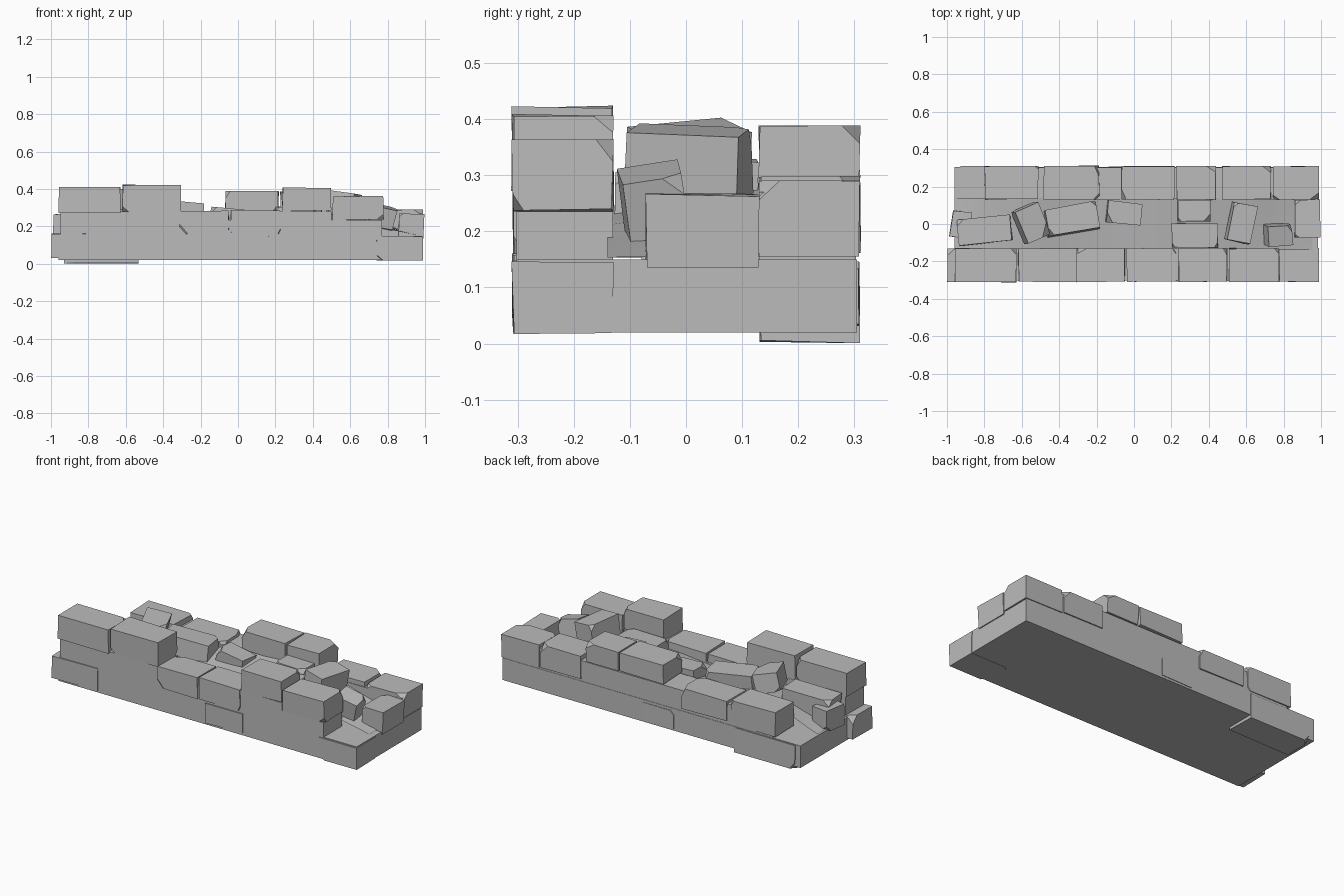
import bpy, bmesh, math, random
from mathutils import Vector, Euler

random.seed(4)
if "Cube" in bpy.data.objects:
    bpy.data.objects.remove(bpy.data.objects["Cube"])

stone = bpy.data.materials.new("grey stone")
stone.use_nodes = True
stone.diffuse_color = (0.5, 0.5, 0.5, 1)
stone.node_tree.nodes["Principled BSDF"].inputs["Base Color"].default_value = (0.5, 0.5, 0.5, 1)


def finish(name, bm, smooth=None):
    bmesh.ops.recalc_face_normals(bm, faces=bm.faces)
    mesh = bpy.data.meshes.new(name)
    bm.to_mesh(mesh)
    bm.free()
    mesh.materials.append(stone)
    ob = bpy.data.objects.new(name, mesh)
    bpy.context.collection.objects.link(ob)
    if smooth:
        for p in mesh.polygons:
            p.use_smooth = True
    return ob


def block(name, x, y, z, rot=(0, 0, 0), chips=2, wobble=0.006):
    """Roughly hewn stone: a box with uneven corners and a few chipped corners."""
    size = Vector((x[1] - x[0], y[1] - y[0], z[1] - z[0]))
    centre = Vector((x[0] + x[1], y[0] + y[1], z[0] + z[1])) / 2
    bm = bmesh.new()
    bmesh.ops.create_cube(bm, size=1)
    for v in bm.verts:
        v.co = v.co * size
        v.co -= Vector([math.copysign(random.uniform(0, wobble), c) for c in v.co])
    for _ in range(chips):
        corner = Vector([random.choice((-1, 1)) * s / 2 for s in size])
        normal = Vector([math.copysign(random.uniform(0.4, 1), c) for c in corner]).normalized()
        cut = bmesh.ops.bisect_plane(bm, geom=bm.verts[:] + bm.edges[:] + bm.faces[:],
                                     plane_co=corner - normal * random.uniform(0.015, 0.03),
                                     plane_no=normal, clear_outer=True)
        rim = [e for e in cut["geom_cut"] if isinstance(e, bmesh.types.BMEdge)]
        bmesh.ops.holes_fill(bm, edges=rim, sides=0)
    turn = Euler([math.radians(a) for a in rot]).to_matrix()
    for v in bm.verts:
        v.co = turn @ v.co + centre
    return finish(name, bm)


# Solid wall body: a foot slab and two side strips
block("wall_foot", (-0.96, 0.985), (-0.302, 0.305), (0.02, 0.15), chips=0, wobble=0)
block("front_strip", (-0.95, 0.77), (-0.302, -0.13), (0.14, 0.235), chips=0, wobble=0)
block("front_strip_left", (-0.95, -0.3), (-0.302, -0.13), (0.14, 0.28), chips=0, wobble=0)
block("front_strip_right", (0.2, 0.5), (-0.302, -0.13), (0.14, 0.28), chips=0, wobble=0)
block("back_strip", (-0.78, 0.98), (0.13, 0.303), (0.14, 0.27), chips=0, wobble=0)

# Front facing stones: x range and z range for each
front = [(-1.0, -0.7, 0.03, 0.165), (0.74, 0.99, 0.013, 0.15), (0.0, 0.245, 0.03, 0.15),
         (-0.96, -0.625, 0.27, 0.415), (-0.62, -0.3, 0.275, 0.425), (-0.315, -0.045, 0.155, 0.285),
         (-0.04, 0.23, 0.155, 0.29), (0.235, 0.5, 0.28, 0.41), (0.505, 0.78, 0.235, 0.365)]
for i, (x0, x1, z0, z1) in enumerate(front):
    block(f"front_stone_{i + 1}", (x0, x1), (-0.312, -0.128), (z0, z1))

# Back facing stones
back = [(-0.93, -0.53, 0.0, 0.15), (-0.14, 0.07, 0.03, 0.14), (-0.8, -0.51, 0.16, 0.305),
        (-0.485, -0.185, 0.165, 0.29), (-0.07, 0.22, 0.275, 0.39), (0.225, 0.44, 0.275, 0.39),
        (0.47, 0.735, 0.16, 0.3), (0.74, 0.99, 0.155, 0.293)]
for i, (x0, x1, z0, z1) in enumerate(back):
    block(f"back_stone_{i + 1}", (x0, x1), (0.128, 0.312), (z0, z1))

# Soft rubble bed between the two faces
bm = bmesh.new()
bmesh.ops.create_grid(bm, x_segments=24, y_segments=6, size=1)
for v in bm.verts:
    v.co.x, v.co.y = v.co.x * 0.955, v.co.y * 0.14
    ends = min(1, (0.97 - abs(v.co.x)) / 0.35)
    v.co.z = 0.15 + 0.1 * ends + 0.015 * math.sin(7 * v.co.x) * ends + 0.15 * v.co.y * ends
finish("rubble_bed", bm, smooth=True)

# Loose stones lying in the bed
loose = [((-0.98, -0.87), (-0.075, 0.07), (0.14, 0.27), (0, 0, -8)),
         ((-0.94, -0.65), (-0.105, 0.04), (0.18, 0.31), (0, -4, 6)),
         ((-0.62, -0.48), (-0.09, 0.1), (0.27, 0.385), (5, 12, 24)),
         ((-0.475, -0.19), (-0.05, 0.1), (0.22, 0.335), (-4, 5, 10)),
         ((-0.15, 0.04), (0.0, 0.12), (0.2, 0.3), (0, 6, -6)),
         ((0.2, 0.45), (-0.13, 0.005), (0.2, 0.31), (0, 0, 0)),
         ((0.23, 0.41), (0.01, 0.13), (0.22, 0.33), (0, 3, 0)),
         ((0.505, 0.64), (-0.1, 0.11), (0.26, 0.385), (-2, 8, -12)),
         ((0.7, 0.84), (-0.115, 0.0), (0.19, 0.31), (8, 12, 4)),
         ((0.855, 0.995), (-0.075, 0.133), (0.137, 0.27), (0, 2, 0))]
for i, (x, y, z, rot) in enumerate(loose):
    block(f"loose_stone_{i + 1}", x, y, z, rot)
